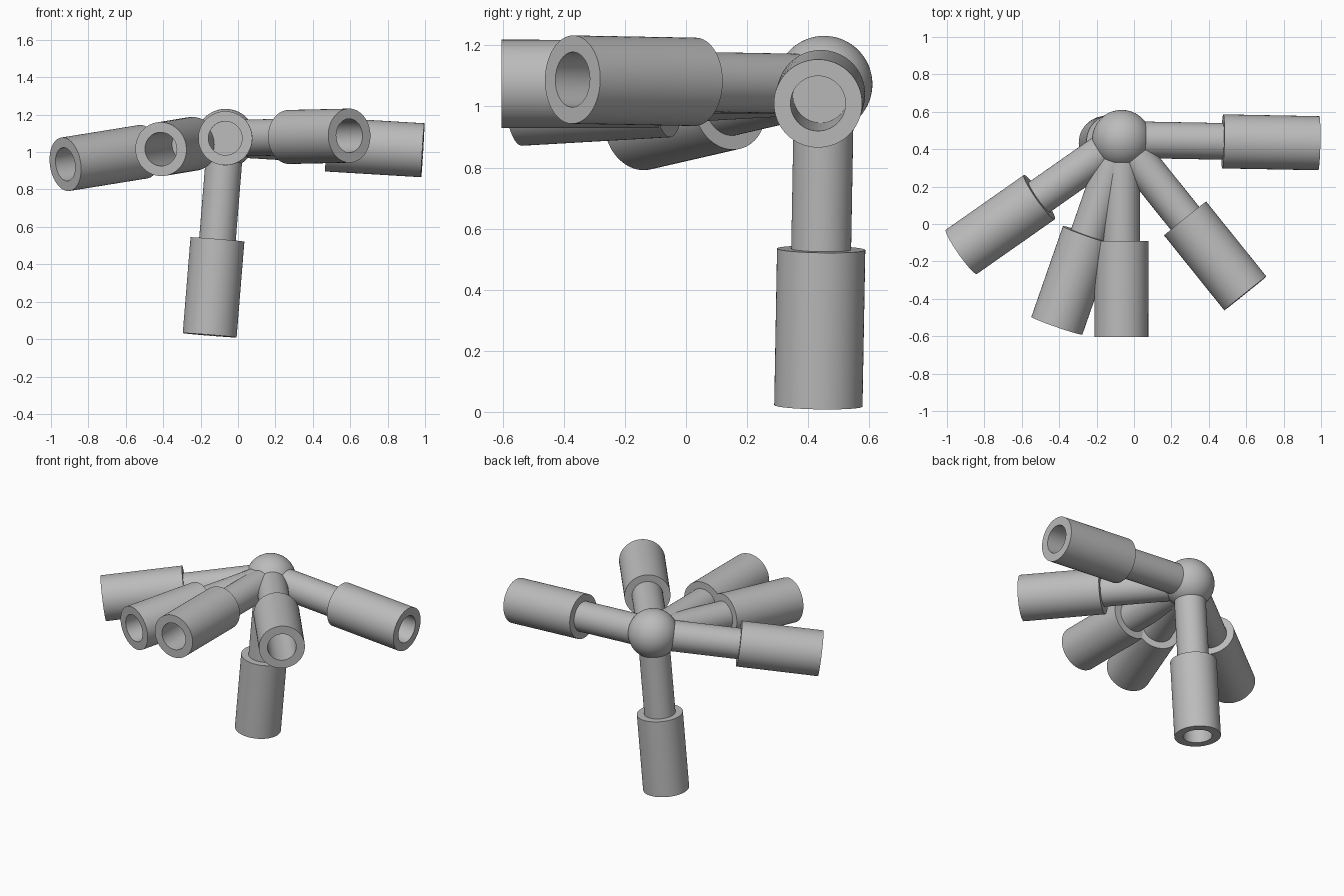
import bpy, bmesh, math
from mathutils import Vector

cube = bpy.data.objects.get("Cube")
if cube:
    bpy.data.objects.remove(cube, do_unlink=True)

grey = bpy.data.materials.new("plain grey")
grey.use_nodes = True
colour = (0.5, 0.5, 0.5, 1)
grey.diffuse_color = colour
grey.node_tree.nodes["Principled BSDF"].inputs["Base Color"].default_value = colour

HUB = Vector((-0.066, 0.452, 1.073))
HUB_RADIUS = 0.158
SIDES = 64


def finish(obj):
    obj.data.materials.append(grey)
    bpy.ops.object.select_all(action="DESELECT")
    obj.select_set(True)
    bpy.context.view_layer.objects.active = obj
    bpy.ops.object.shade_smooth_by_angle(angle=math.radians(35))


def lathe(name, profile, direction):
    """Spin a (radius, distance) profile about an axis running out of the hub."""
    bm = bmesh.new()
    verts = [bm.verts.new((r, 0, d)) for r, d in profile]
    edges = [bm.edges.new(pair) for pair in zip(verts, verts[1:])]
    bmesh.ops.spin(bm, geom=verts + edges, cent=(0, 0, 0), axis=(0, 0, 1),
                   angle=math.tau, steps=SIDES, use_duplicate=False)
    bmesh.ops.remove_doubles(bm, verts=bm.verts, dist=0.0001)
    bmesh.ops.recalc_face_normals(bm, faces=bm.faces)
    mesh = bpy.data.meshes.new(name)
    bm.to_mesh(mesh)
    bm.free()
    obj = bpy.data.objects.new(name, mesh)
    bpy.context.collection.objects.link(obj)
    obj.location = HUB
    obj.rotation_mode = "QUATERNION"
    obj.rotation_quaternion = direction.to_track_quat("Z", "Y")
    finish(obj)


# Central ball
bpy.ops.mesh.primitive_uv_sphere_add(segments=SIDES, ring_count=32,
                                     radius=HUB_RADIUS, location=HUB)
hub = bpy.context.object
hub.name = "hub_ball"
finish(hub)

# Arms: centre of each open sleeve mouth
mouths = {
    "lower": (-0.152, 0.433, 0.014),
    "left": (0.986, 0.432, 1.01),
    "front_left": (0.596, -0.372, 1.088),
    "front": (-0.068, -0.605, 1.074),
    "front_right": (-0.411, -0.54, 1.016),
    "right": (-0.916, -0.144, 0.936),
}
START, END, FLOOR = 0.542, 1.056, 0.615
ROD, SLEEVE, BORE = 0.098, 0.1445, 0.09

rod_profile = [(0, 0), (ROD, 0), (ROD, START + 0.03), (0, START + 0.03)]
sleeve_profile = [(0, START), (SLEEVE, START), (SLEEVE, END),
                  (BORE, END), (BORE, FLOOR), (0, FLOOR)]

for side, mouth in mouths.items():
    direction = (Vector(mouth) - HUB).normalized()
    lathe(side + "_rod", rod_profile, direction)
    lathe(side + "_sleeve", sleeve_profile, direction)
